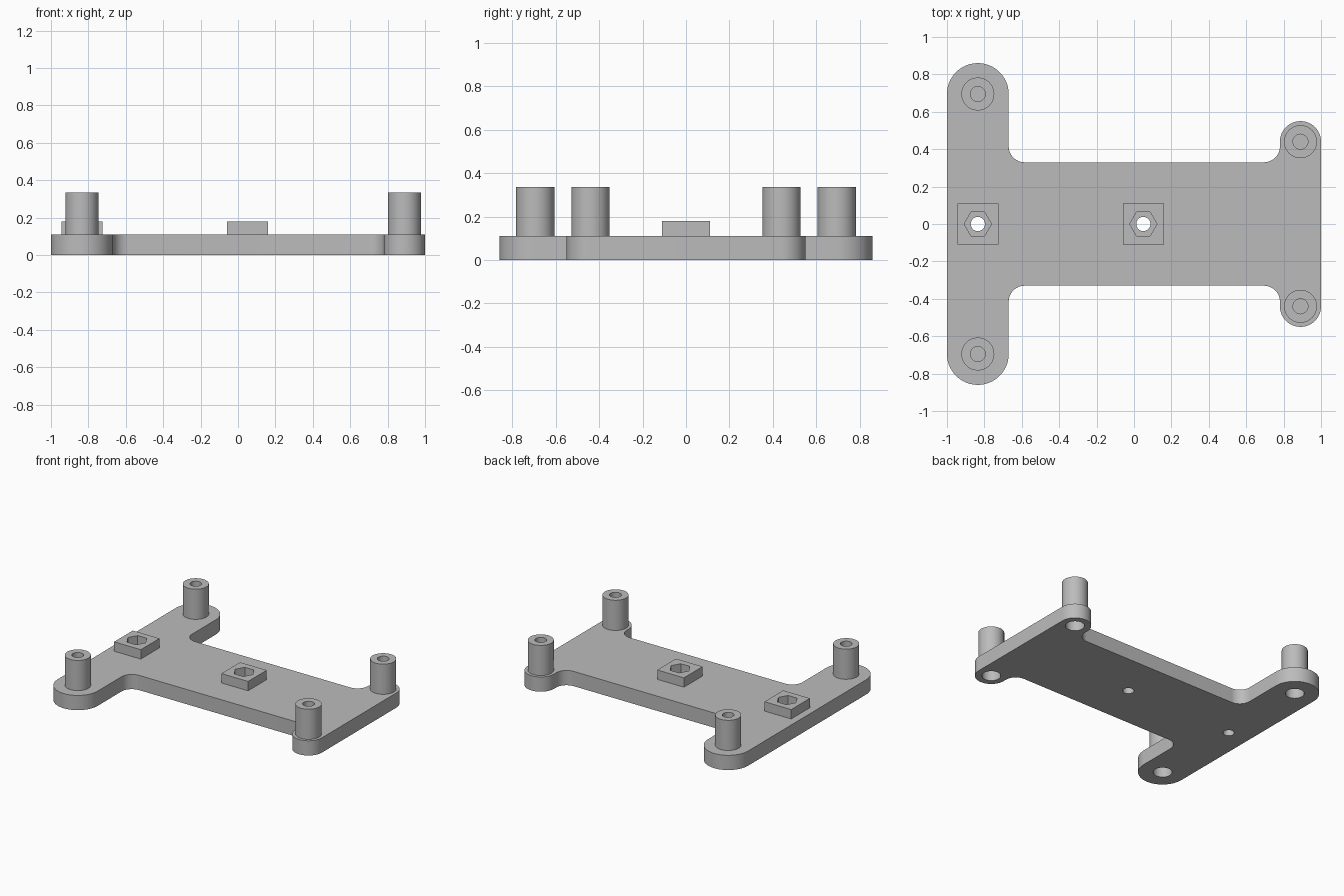
import bpy, bmesh
from math import cos, sin, radians

cube = bpy.data.objects.get("Cube")
if cube:
    bpy.data.objects.remove(cube, do_unlink=True)

PLATE_TOP, BOSS_TOP, POST_TOP = 0.11, 0.18, 0.335
POST_R, BORE_R, HEAD_R = 0.088, 0.04, 0.064
POCKET_FLOOR = 0.08
POSTS = {"wide_end": (-0.835, 0.695), "narrow_end": (0.89, 0.44)}
BOSSES = {"end": -0.835, "middle": 0.05}

grey = bpy.data.materials.new("plain grey")
grey.use_nodes = True
grey.diffuse_color = (0.5, 0.5, 0.5, 1)
grey.node_tree.nodes["Principled BSDF"].inputs["Base Color"].default_value = (0.5, 0.5, 0.5, 1)


def prism(name, outline, z0, z1):
    bm = bmesh.new()
    bottom, top = [[bm.verts.new((x, y, z)) for x, y in outline] for z in (z0, z1)]
    bm.faces.new(bottom)
    bm.faces.new(top)
    for i in range(len(outline)):
        bm.faces.new((bottom[i - 1], bottom[i], top[i], top[i - 1]))
    bmesh.ops.recalc_face_normals(bm, faces=bm.faces)
    mesh = bpy.data.meshes.new(name)
    bm.to_mesh(mesh)
    bm.free()
    mesh.materials.append(grey)
    obj = bpy.data.objects.new(name, mesh)
    bpy.context.collection.objects.link(obj)
    return obj


def arc(cx, cy, r, start, end, steps):
    angles = [radians(start + (end - start) * i / steps) for i in range(steps + 1)]
    return [(cx + r * cos(a), cy + r * sin(a)) for a in angles]


def circle(cx, cy, r, sides=48):
    return arc(cx, cy, r, 0, 360, sides)[:-1]


def select_only(obj):
    bpy.ops.object.select_all(action='DESELECT')
    obj.select_set(True)
    bpy.context.view_layer.objects.active = obj


def cut(obj, outline, z0, z1):
    cutter = prism("cutter", outline, z0, z1)
    cutter.hide_render = True
    mod = obj.modifiers.new("cut", 'BOOLEAN')
    mod.operation, mod.solver, mod.object = 'DIFFERENCE', 'EXACT', cutter
    select_only(obj)
    bpy.ops.object.modifier_apply(modifier=mod.name)
    bpy.data.objects.remove(cutter, do_unlink=True)


def smooth(obj):
    select_only(obj)
    bpy.ops.object.shade_smooth_by_angle(angle=radians(30))


# Base plate: back half of the outline, mirrored to the front
(wx, wy), (nx, ny) = POSTS.values()
half = arc(nx, ny, 0.11, 0, 180, 32)
half += arc(0.695, 0.415, 0.085, 0, -90, 16)
half += arc(-0.585, 0.415, 0.085, -90, -180, 16)
half += arc(wx, wy, 0.165, 0, 180, 40)
plate = prism("base_plate", half + [(x, -y) for x, y in reversed(half)], 0, PLATE_TOP)

# Screw head recesses under the posts, hollow standoff posts above them
for end, (x, y) in POSTS.items():
    for side, sy in (("back", y), ("front", -y)):
        cut(plate, circle(x, sy, HEAD_R), -0.1, 0.2)
        post = prism(f"{end}_{side}_post", circle(x, sy, POST_R), PLATE_TOP, POST_TOP)
        cut(post, circle(x, sy, BORE_R), PLATE_TOP + 0.012, 0.5)
        smooth(post)

# Square bosses with hexagonal nut pockets and through holes
for place, x in BOSSES.items():
    s = 0.11
    boss = prism(f"{place}_nut_boss", [(x - s, -s), (x + s, -s), (x + s, s), (x - s, s)],
                 PLATE_TOP, BOSS_TOP)
    hexagon = circle(x, 0, 0.073, 6)
    cut(boss, hexagon, POCKET_FLOOR, 0.3)
    cut(plate, hexagon, POCKET_FLOOR, 0.3)
    cut(plate, circle(x, 0, 0.038), -0.1, 0.2)

smooth(plate)
